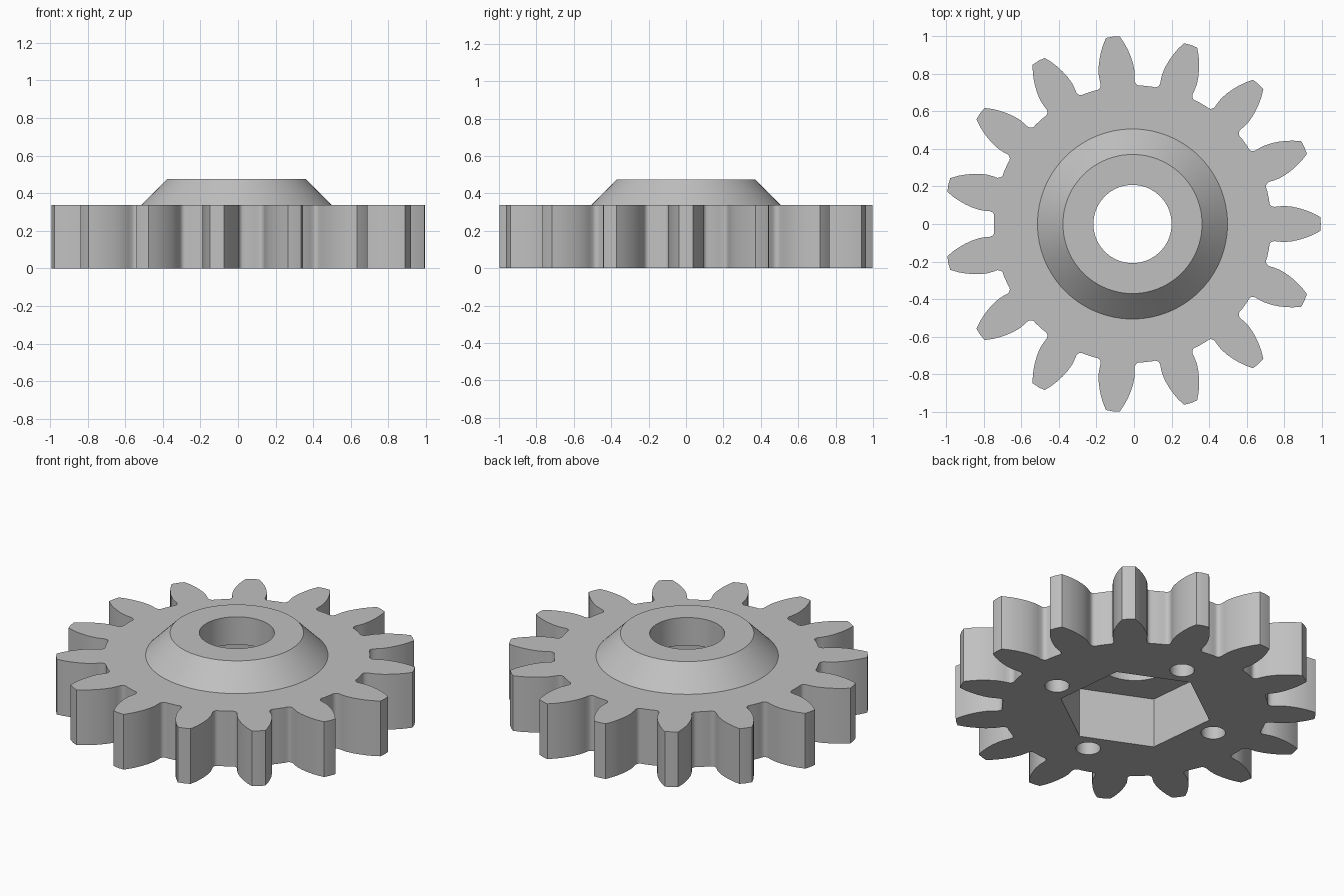
import bpy, bmesh, math

if "Cube" in bpy.data.objects:
    bpy.data.objects.remove(bpy.data.objects["Cube"])

CX = -0.008          # gear axis, so that the toothed outline is centred
TEETH = 15
FACE_Z = 0.338       # top of the toothed disc
HUB_Z = 0.475        # top of the hub
POCKET_ANGLE = math.radians(36)

steel = bpy.data.materials.new("grey_metal")
steel.diffuse_color = (0.53, 0.53, 0.53, 1)
steel.use_nodes = True
steel.node_tree.nodes["Principled BSDF"].inputs["Base Color"].default_value = steel.diffuse_color


def finish(name, bm):
    bmesh.ops.recalc_face_normals(bm, faces=bm.faces[:])
    mesh = bpy.data.meshes.new(name)
    bm.to_mesh(mesh)
    bm.free()
    obj = bpy.data.objects.new(name, mesh)
    obj.data.materials.append(steel)
    bpy.context.collection.objects.link(obj)
    return obj


def prism(name, points, z0, z1):
    """Extrude a flat outline upwards."""
    bm = bmesh.new()
    face = bm.faces.new([bm.verts.new((x + CX, y, z0)) for x, y in points])
    ext = bmesh.ops.extrude_face_region(bm, geom=[face])
    for v in ext["geom"]:
        if isinstance(v, bmesh.types.BMVert):
            v.co.z = z1
    return finish(name, bm)


def ring(radius, sides, angle=0, cx=0, cy=0):
    return [(cx + radius * math.cos(angle + i * math.tau / sides),
             cy + radius * math.sin(angle + i * math.tau / sides))
            for i in range(sides)]


def boolean(target, other, operation):
    mod = target.modifiers.new(operation, 'BOOLEAN')
    mod.operation = operation
    mod.solver = 'EXACT'
    mod.object = other
    bpy.context.view_layer.objects.active = target
    bpy.ops.object.modifier_apply(modifier=mod.name)
    bpy.data.objects.remove(other, do_unlink=True)


# Half tooth, tip to root: distance along the tooth axis, half width
half = [(0.999, 0.037), (0.96, 0.058), (0.925, 0.072), (0.89, 0.083),
        (0.85, 0.092), (0.81, 0.096), (0.78, 0.094), (0.755, 0.091),
        (0.742, 0.094), (0.733, 0.101), (0.728, 0.112), (0.727, 0.127)]
tooth = [(a, -h) for a, h in reversed(half)] + [(1.002, 0)] + half

# Toothed disc
outline = []
for i in range(TEETH):
    c, s = math.cos(i * math.tau / TEETH), math.sin(i * math.tau / TEETH)
    outline += [(a * c - h * s, a * s + h * c) for a, h in tooth]
gear = prism("gear_wheel", outline, 0, FACE_Z)

# Tapered hub, sunk a little into the disc
bm = bmesh.new()
sink = 0.05
res = bmesh.ops.create_cone(bm, cap_ends=True, segments=96, radius1=0.505 + sink,
                            radius2=0.37, depth=HUB_Z - FACE_Z + sink)
bmesh.ops.translate(bm, verts=res["verts"],
                    vec=(CX, 0, (HUB_Z + FACE_Z - sink) / 2))
boolean(gear, finish("hub", bm), 'UNION')

# Centre bore and hexagonal pocket in the underside
boolean(gear, prism("bore", ring(0.208, 72), -0.1, 0.6), 'DIFFERENCE')
boolean(gear, prism("hex_pocket", ring(0.428, 6, POCKET_ANGLE), -0.1, 0.305), 'DIFFERENCE')

# Four blind holes around the pocket
for x, y in ring(0.505, 4, POCKET_ANGLE + math.pi / 4):
    boolean(gear, prism("blind_hole", ring(0.068, 32, 0, x, y), -0.1, 0.26), 'DIFFERENCE')

# Smooth curved walls, crisp edges
bpy.ops.object.select_all(action='DESELECT')
gear.select_set(True)
bpy.context.view_layer.objects.active = gear
bpy.ops.object.shade_smooth_by_angle(angle=math.radians(30))
